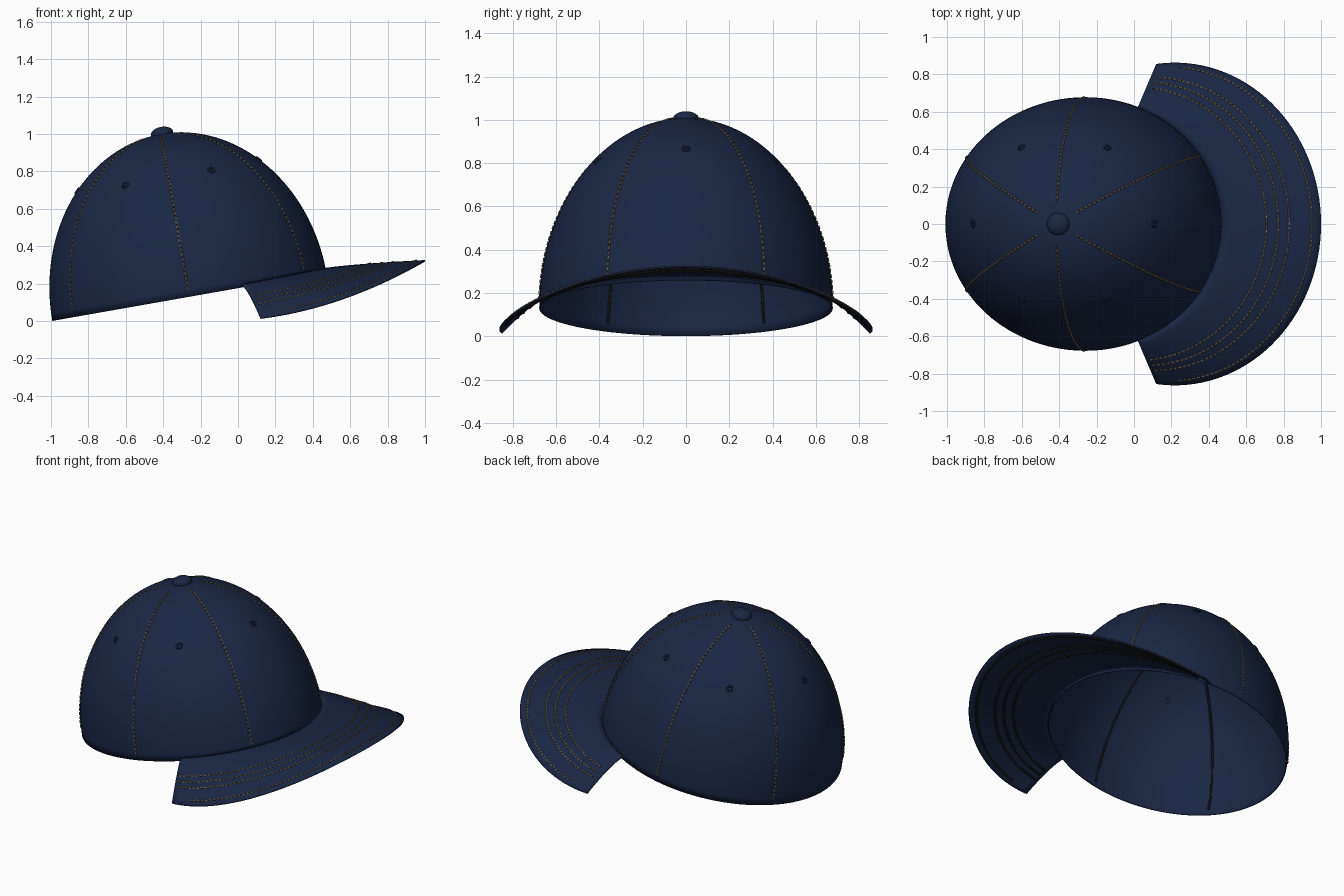
import bpy, bmesh, math
from math import sin, cos, radians
from mathutils import Matrix, Vector

cube = bpy.data.objects.get("Cube")
if cube:
    bpy.data.objects.remove(cube)


def material(name, colour):
    m = bpy.data.materials.new(name)
    m.use_nodes = True
    m.diffuse_color = colour
    bsdf = m.node_tree.nodes["Principled BSDF"]
    bsdf.inputs["Base Color"].default_value = colour
    bsdf.inputs["Roughness"].default_value = 0.8
    return m


NAVY = material("navy cloth", (0.0105, 0.0195, 0.057, 1))
TAN = material("tan thread", (0.2, 0.155, 0.09, 1))
DARK = material("dark thread", (0.012, 0.011, 0.01, 1))

# The crown is half an ellipsoid, tilted back by ten degrees
RX, RY, RZ = 0.741, 0.675, 0.88
TILT = radians(10)
FRAME = Matrix.Translation((-0.26, 0, 0.13)) @ Matrix.Rotation(-TILT, 4, 'Y')


def crown(angle, lift):
    return FRAME @ Vector((RX * cos(angle) * cos(lift),
                           RY * sin(angle) * cos(lift), RZ * sin(lift)))


def crown_normal(angle, lift):
    n = Vector((cos(angle) * cos(lift) / RX, sin(angle) * cos(lift) / RY, sin(lift) / RZ))
    return (FRAME.to_3x3() @ n).normalized()


def brim(s, t):
    """Brim surface: s runs -1..1 from side to side, t runs 0..1 outwards."""
    a, b = radians(67.4) * s, radians(97.4) * s
    inner = Vector((-0.26 + RX * cos(TILT) * cos(a), RY * sin(a)))
    outer = Vector((0.22 + 0.78 * cos(b), 0.86 * sin(b)))
    p = inner.lerp(outer, t)
    raised = 0.01 + 0.012 * cos(a)
    drop = 0.03 + raised + 0.155 * (outer.y / 0.86) ** 2
    z = 0.13 + raised + math.tan(TILT) * (p.x + 0.26) - drop * t ** 1.3
    return Vector((p.x, p.y, z))


def brim_normal(s, t):
    e = 0.01
    along = brim(s + e, t) - brim(s - e, t)
    across = brim(s, t + e) - brim(s, t - e)
    return across.cross(along).normalized()


def finish(obj, mat, angle=40):
    obj.data.materials.clear()
    obj.data.materials.append(mat)
    bpy.ops.object.select_all(action='DESELECT')
    obj.select_set(True)
    bpy.context.view_layer.objects.active = obj
    bpy.ops.object.shade_smooth_by_angle(angle=radians(angle))


def sheet(name, surface, us, vs, thickness):
    """Grid over a surface function, thickened about its middle."""
    bm = bmesh.new()
    grid = [[bm.verts.new(surface(u, v)) for v in vs] for u in us]
    for r0, r1 in zip(grid, grid[1:]):
        for i in range(len(vs) - 1):
            bm.faces.new((r0[i], r1[i], r1[i + 1], r0[i + 1]))
    bmesh.ops.remove_doubles(bm, verts=bm.verts, dist=0.0001)
    bmesh.ops.recalc_face_normals(bm, faces=bm.faces)
    mesh = bpy.data.meshes.new(name)
    bm.to_mesh(mesh)
    bm.free()
    obj = bpy.data.objects.new(name, mesh)
    bpy.context.collection.objects.link(obj)
    finish(obj, NAVY)
    mod = obj.modifiers.new("cloth thickness", 'SOLIDIFY')
    mod.thickness = thickness
    mod.offset = 0


def steps(a, b, n):
    return [a + (b - a) * i / n for i in range(n + 1)]


def dashes(name, path, mat, dash, radius, pitch=0.026):
    """Row of short thread dashes along a list of points."""
    curve = bpy.data.curves.new(name, 'CURVE')
    curve.dimensions = '3D'
    curve.bevel_depth = radius
    curve.bevel_resolution = 1
    curve.use_fill_caps = True
    lengths = [0]
    for p, q in zip(path, path[1:]):
        lengths.append(lengths[-1] + (q - p).length)

    def at(d):
        i = 0
        while i < len(path) - 2 and lengths[i + 1] < d:
            i += 1
        return path[i].lerp(path[i + 1], (d - lengths[i]) / (lengths[i + 1] - lengths[i]))

    for k in range(int(lengths[-1] / pitch)):
        spline = curve.splines.new('POLY')
        spline.points.add(1)
        for point, d in zip(spline.points, (k * pitch, (k + dash) * pitch)):
            point.co = (*at(d), 1)
    obj = bpy.data.objects.new(name, curve)
    bpy.context.collection.objects.link(obj)
    bpy.ops.object.select_all(action='DESELECT')
    obj.select_set(True)
    bpy.context.view_layer.objects.active = obj
    bpy.ops.object.convert(target='MESH')
    finish(bpy.context.object, mat)


def stitching(name, surface, normal, params):
    """Tan thread on the outside, dark thread below it and on the inside."""
    for label, mat, dash, radius, height in (("thread", TAN, 0.65, 0.006, 0.003),
                                             ("underthread", DARK, 0.97, 0.008, -0.003)):
        path = [surface(*p) + normal(*p) * height for p in params]
        dashes(f"{name}_{label}", path, mat, dash, radius)


# Crown and brim
sheet("crown", crown, steps(0, math.tau, 96), steps(0, math.pi / 2, 32), 0.006)
sheet("brim", brim, steps(-1, 1, 64), steps(0, 1, 12), 0.008)

# Six panel seams
for i, angle in enumerate((32.3, 90, 147.7, 212.3, 270, 327.7)):
    stitching(f"crown_seam_{i + 1}", crown, crown_normal,
              [(radians(angle), v) for v in steps(radians(2.5), radians(81.5), 60)])

# Low eyelet in the middle of each panel
for i, angle in enumerate((0, 62.5, 117.5, 180, 242.5, 297.5)):
    a, lift = radians(angle), radians(48.5 if angle in (0, 180) else 47.2)
    bpy.ops.mesh.primitive_torus_add(major_radius=0.015, minor_radius=0.007,
                                     major_segments=20, minor_segments=8)
    eyelet = bpy.context.object
    eyelet.name = f"eyelet_{i + 1}"
    n = crown_normal(a, lift)
    eyelet.matrix_world = (Matrix.Translation(crown(a, lift) + n * 0.002)
                           @ n.to_track_quat('Z', 'Y').to_matrix().to_4x4())
    finish(eyelet, NAVY)

# Four rows of brim stitching, the outermost stopping short of the sides
for i, (t, reach) in enumerate([(0.45, 0.98), (0.57, 0.98), (0.68, 0.98), (0.91, 0.9)]):
    stitching(f"brim_row_{i + 1}", brim, brim_normal,
              [(s, t) for s in steps(-reach, reach, 120)])

# Covered button on top
bpy.ops.mesh.primitive_uv_sphere_add(segments=32, ring_count=16, radius=1)
button = bpy.context.object
button.name = "top_button"
button.matrix_world = (FRAME @ Matrix.Translation((0.008, 0, RZ + 0.006))
                       @ Matrix.Diagonal((0.06, 0.06, 0.035, 1)))
finish(button, NAVY)
